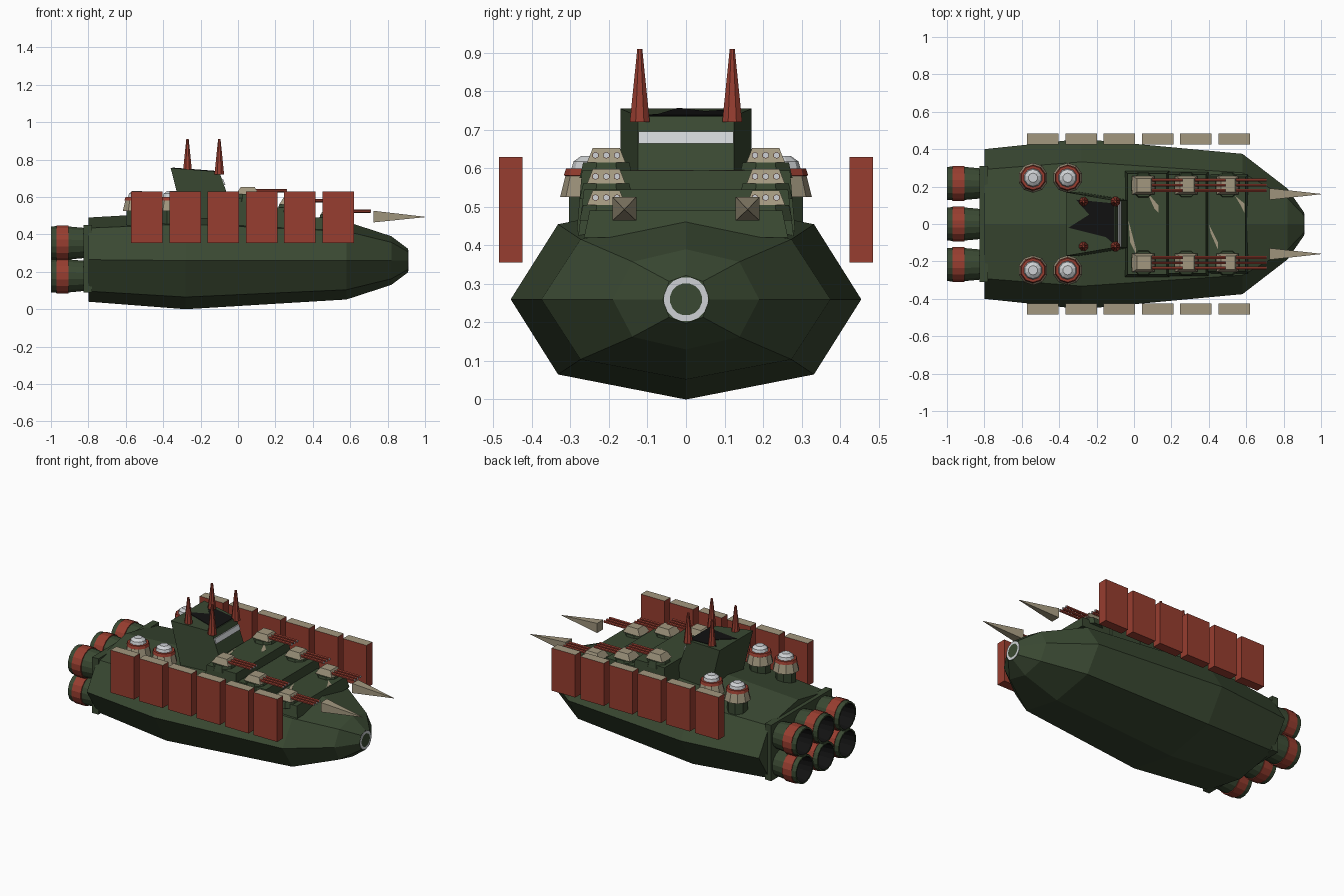
import bpy, bmesh, math

if "Cube" in bpy.data.objects:
    bpy.data.objects.remove(bpy.data.objects["Cube"])

def material(name, rgb):
    m = bpy.data.materials.new(name)
    m.diffuse_color = (*rgb, 1)
    m.use_nodes = True
    m.node_tree.nodes["Principled BSDF"].inputs["Base Color"].default_value = m.diffuse_color
    return m

MATS = [material("dark_green", (.042, .066, .032)), material("rust_red", (.31, .047, .029)),
        material("tan", (.36, .31, .21)), material("silver", (.62, .64, .66)),
        material("black", (.006, .006, .006))]
GREEN, RED, TAN, SILVER, BLACK = range(5)

def loft(name, rings, mats, cap_start=True, cap_end=True, rule=None):
    """Skin rings of equal point count; mats is one index or one per band."""
    bm = bmesh.new()
    vs = [[bm.verts.new(p) for p in r] for r in rings]
    n = len(rings[0])
    if isinstance(mats, int):
        mats = [mats] * (len(rings) - 1)
    for k in range(len(rings) - 1):
        for i in range(n):
            j = (i + 1) % n
            bm.faces.new((vs[k][i], vs[k][j], vs[k + 1][j], vs[k + 1][i])).material_index = mats[k]
    if cap_start:
        bm.faces.new(vs[0]).material_index = mats[0]
    if cap_end:
        bm.faces.new(vs[-1]).material_index = mats[-1]
    bmesh.ops.recalc_face_normals(bm, faces=bm.faces)
    if rule:
        for f in bm.faces:
            f.normal_update()
            f.material_index = rule(f)
    me = bpy.data.meshes.new(name)
    bm.to_mesh(me)
    bm.free()
    for m in MATS:
        me.materials.append(m)
    ob = bpy.data.objects.new(name, me)
    bpy.context.collection.objects.link(ob)
    return ob

def turned(name, axis, c, profile, mats, n=8, **kw):
    """Turned part: profile of (position along axis, radius)."""
    rings = []
    for t, r in profile:
        ring = []
        for i in range(n):
            a = 2 * math.pi * (i + .5) / n
            u, v = r * math.cos(a), r * math.sin(a)
            ring.append((t, c[0] + u, c[1] + v) if axis == 'x' else (c[0] + u, c[1] + v, t))
        rings.append(ring)
    return loft(name, rings, mats, **kw)

def rect(x0, x1, y0, y1, z):
    return [(x0, y0, z), (x1, y0, z), (x1, y1, z), (x0, y1, z)]

def block(name, x0, x1, y0, y1, z0, z1, mat, taper=0, rule=None):
    t = taper
    return loft(name, [rect(x0, x1, y0, y1, z0),
                       rect(x0 + t, x1 - t, y0 + t, y1 - t, z1)], mat, rule=rule)

# hull: eight-sided sections along x (x, half width, half height, centre z)
def section(x, hw, hz, cz):
    return [(x, hw * a, cz + hz * b) for a, b in
            ((0, 1), (.73, .75), (1, 0), (.73, -.75), (0, -1), (-.73, -.75), (-1, 0), (-.73, .75))]

loft("hull", [section(*s) for s in ((-.8, .4, .225, .265), (-.28, .455, .26, .26),
     (.58, .375, .208, .26), (.82, .19, .13, .26), (.91, .06, .062, .26))], GREEN)
# nose ring
turned("nose_ring", 'x', (0, .26), [(.905, .058), (.912, .058), (.912, .042)], SILVER, 16, cap_end=False)
turned("nose_cap", 'x', (0, .26), [(.905, .042), (.911, .042)], GREEN, 16)

# engine mount and six nozzles
block("engine_mount", -.825, -.78, -.31, .31, .09, .45, GREEN)
for y in (-.217, 0, .217):
    for z in (.178, .354):
        turned("engine_nozzle", 'x', (y, z),
               [(-.8, .08), (-.905, .09), (-.905, .096), (-.97, .096), (-.97, .092),
                (-1, .09), (-1, .08), (-.91, .07)],
               [GREEN, RED, RED, RED, GREEN, GREEN, BLACK], 16)
        turned("engine_glow", 'x', (y, z), [(-.912, .045), (-.918, .045)], SILVER, 16)

# stepped gun decks with tan trim slivers
for k, (x0, x1, top, hw) in enumerate(((-.05, .19, .595, .285), (.17, .4, .545, .28), (.38, .61, .49, .265))):
    block("gun_deck", x0, x1, -hw, hw, .42, top, GREEN, .015)
for pts, z in (([(-.03, .02), (.01, -.13), (.01, -.16), (-.02, -.1)], .596),
               ([(.07, .17), (.13, .1), (.13, .06), (.11, .08)], .596),
               ([(.4, 0), (.45, -.1), (.45, -.14), (.41, -.05)], .491),
               ([(.54, .15), (.59, .11), (.59, .06), (.57, .1)], .491)):
    loft("deck_trim", [[(x, y, z - .003) for x, y in pts], [(x, y, z) for x, y in pts]], TAN)

# bridge: leaning tower, wider at the back
def bridge_ring(xb, zb, xf, zf):
    return [(xb, -.17, zb), (xf, -.125, zf), (xf, .125, zf), (xb, .17, zb)]
loft("bridge", [bridge_ring(-.29, .48, -.01, .48), bridge_ring(-.36, .755, -.1, .735)], GREEN)
# bridge window
loft("bridge_window", [[(x, -.123, z), (x + .012, -.123, z), (x + .012, .123, z), (x, .123, z)]
                       for x, z in ((-.08, .665), (-.091, .695))], SILVER)
# black roof panel
roof = [(-.31, .13), (-.105, .11), (-.105, -.11), (-.15, -.07), (-.35, -.02), (-.24, .05)]
loft("roof_panel", [[(x, y, .727 - .077 * (x + .1) + d) for x, y in roof] for d in (0, .011)], BLACK)

# side parts, mirrored across the centre line
for s in (-1, 1):
    # antennas
    for x in (-.27, -.1):
        turned("antenna", 'z', (x, s * .12), [(.72, .028), (.91, .007)], RED)
    # armour plates, tan on top
    for i in range(6):
        x = -.487 + .2045 * i
        block("armour_plate", x - .084, x + .084, s * .455 - .03, s * .455 + .03, .355, .63, RED,
              rule=lambda f: TAN if f.normal.z > .5 else RED)
    # missile domes
    for x in (-.54, -.355):
        turned("dome_pedestal", 'z', (x, s * .247), [(.42, .062), (.53, .062)], GREEN)
        turned("dome", 'z', (x, s * .247),
               [(.525, .08), (.58, .066), (.582, .07), (.6, .064), (.6, .05), (.618, .045), (.632, .025)],
               [TAN, RED, RED, RED, SILVER, SILVER], 10)
    # triple gun turrets
    for x, z in ((.05, .615), (.28, .56), (.5, .505)):
        turned("turret_base", 'z', (x, s * .207), [(z - .04, .075), (z, .065)], GREEN)
        loft("turret_house", [rect(x - .06, x + .06, s * .207 - .05, s * .207 + .05, z),
                              rect(x - .035, x + .04, s * .207 - .035, s * .207 + .035, z + .038)], TAN)
        for d in (-.028, 0, .028):
            turned("gun_barrel", 'x', (s * .207 + d, z + .019),
                   [(x + .02, .009), (x + .208, .009)], RED, 6)
            turned("gun_muzzle", 'x', (s * .207 + d, z + .019),
                   [(x + .207, .008), (x + .211, .008)], SILVER, 6)
    # ram horns
    y = s * .16
    loft("ram_horn", [[(x, y - r, z - r), (x, y + r, z - r), (x, y + r, z + r), (x, y - r, z + r)]
                      for x, r, z in ((.725, .031, .495), (1, .001, .493))], TAN)
